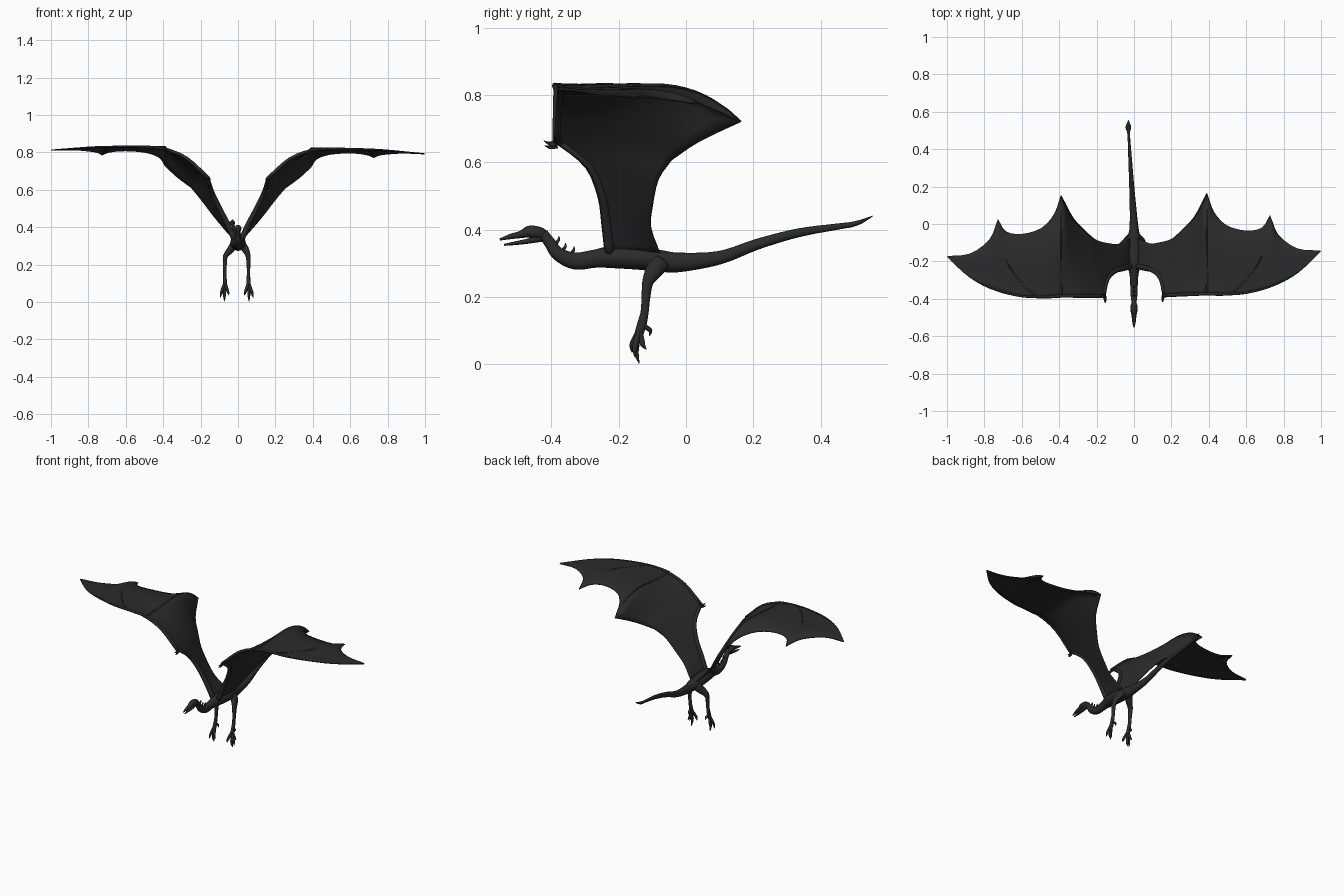
import bpy, bmesh, math
from mathutils import Vector

skin = bpy.data.materials.new("charcoal skin")
skin.diffuse_color = (0.024, 0.024, 0.024, 1)


def finish(bm, name):
    bmesh.ops.recalc_face_normals(bm, faces=bm.faces)
    me = bpy.data.meshes.new(name)
    bm.to_mesh(me)
    bm.free()
    for p in me.polygons:
        p.use_smooth = True
    me.materials.append(skin)
    ob = bpy.data.objects.new(name, me)
    bpy.context.collection.objects.link(ob)
    return ob


def spline(points, steps):
    """Catmull-Rom through tuples of any length."""
    pts = [Vector(p) for p in points]
    pts = [pts[0] * 2 - pts[1]] + pts + [pts[-1] * 2 - pts[-2]]
    out = []
    for a, b, c, d in zip(pts, pts[1:], pts[2:], pts[3:]):
        for i in range(steps):
            t = i / steps
            out.append(0.5 * (2 * b + (c - a) * t + (2 * a - 5 * b + 4 * c - d) * t * t
                              + (3 * b - a - 3 * c + d) * t ** 3))
    return out + [pts[-2]]


def tube(name, points, ref=(1, 0, 0), sides=12, steps=5):
    """Rounded limb: each point is x, y, z, half width, half height."""
    bm = bmesh.new()
    pts = spline([tuple(p) if len(p) == 5 else (*p, p[3]) for p in points], steps)
    rings = []
    for i, p in enumerate(pts):
        a, b = pts[max(i - 1, 0)], pts[min(i + 1, len(pts) - 1)]
        t = Vector(b[:3]) - Vector(a[:3])
        t.normalize()
        u = Vector(ref)
        u = (u - t * u.dot(t)).normalized()
        v = t.cross(u)
        rw, rh = max(p[3], 0.001), max(p[4], 0.001)
        rings.append([bm.verts.new(Vector(p[:3]) + u * rw * math.cos(k * math.tau / sides)
                                   + v * rh * math.sin(k * math.tau / sides)) for k in range(sides)])
    for r, s in zip(rings, rings[1:]):
        for k in range(sides):
            bm.faces.new((r[k], r[(k + 1) % sides], s[(k + 1) % sides], s[k]))
    bm.faces.new(rings[0])
    bm.faces.new(rings[-1])
    return finish(bm, name)


# Neck, body and tail in one run
tube("body_and_tail", [
    (0, -.425, .388, .014, .016), (0, -.405, .362, .015, .017), (0, -.38, .328, .018, .020),
    (0, -.33, .307, .020, .025), (0, -.27, .314, .024, .027), (0, -.22, .319, .036, .033),
    (0, -.15, .316, .042, .034), (0, -.08, .308, .036, .032), (0, -.02, .303, .024, .029),
    (-.006, .1, .317, .017, .020), (-.013, .215, .358, .013, .016), (-.02, .335, .391, .010, .013),
    (-.027, .455, .410, .007, .009), (-.029, .49, .415, .008, .008), (-.03, .52, .424, .015, .006),
    (-.03, .555, .441, .001, .001)], sides=16)

# Head with open jaws
tube("upper_head", [(0, -.415, .384, .010, .012), (0, -.435, .390, .018, .018), (0, -.465, .394, .018, .018),
                    (0, -.49, .386, .013, .011), (0, -.52, .380, .010, .008), (0, -.553, .371, .003, .003)])
tube("lower_jaw", [(0, -.43, .376, .012, .012), (0, -.465, .367, .012, .008),
                   (0, -.50, .361, .009, .006), (0, -.54, .355, .003, .003)])
for i, (y, z) in enumerate([(-.39, .355), (-.37, .335), (-.345, .325)]):
    tube("neck_spike_%d" % i, [(0, y, z, .006), (0, y + .012, z + .015, .005), (0, y + .012, z + .026, .001)],
         sides=6, steps=2)

# Wing sections: leading edge point, trailing edge point, camber
SECTIONS = [
    ((.015, -.235, .325), (.015, -.075, .325), 0),
    ((.055, -.245, .42), (.085, -.105, .405), 0),
    ((.095, -.258, .50), (.135, -.102, .465), 0),
    ((.135, -.30, .59), (.20, -.085, .55), .02),
    ((.155, -.39, .66), (.25, -.045, .61), .08),
    ((.275, -.388, .768), (.325, .035, .665), .22),
    ((.39, -.388, .815), (.39, .158, .725), .45),
    ((.455, -.39, .823), (.425, .06, .77), .25),
    ((.52, -.388, .825), (.495, -.015, .795), .12),
    ((.60, -.382, .824), (.60, -.045, .803), .09),
    ((.70, -.360, .823), (.685, -.03, .795), .11),
    ((.77, -.335, .821), (.727, .035, .778), .18),
    ((.83, -.305, .817), (.77, -.07, .795), .08),
    ((.90, -.255, .811), (.875, -.145, .805), .03),
    ((.998, -.160, .802), (.995, -.157, .802), 0)]
FINE = 3   # spanwise cuts between sections


def pose(p, side):
    """Mirror, with the slight roll and yaw of the flying pose."""
    x = p[0] * side
    return (x, p[1] + .015 * x, p[2] - .01 * x)


def chord(i, t):
    a, b, c = SECTIONS[i]
    p = Vector(a).lerp(Vector(b), t)
    p.z += c * t * t * (1 - t)
    return p


for side, label in ((1, "right"), (-1, "left")):
    # Membrane; sharp points stay at the finger tips
    bm = bmesh.new()
    rows = []
    breaks = [0, 4, 6, 11, 14]
    cols = 14
    for j in range(cols + 1):
        t = j / cols
        row = []
        for a, b in zip(breaks, breaks[1:]):
            seg = spline([chord(i, t) for i in range(a, b + 1)], FINE)
            row += seg if not row else seg[1:]
        rows.append([bm.verts.new(pose(p, side)) for p in row])
    for r, s in zip(rows, rows[1:]):
        for k in range(len(r) - 1):
            bm.faces.new((r[k], r[k + 1], s[k + 1], s[k]))
    wing = finish(bm, label + "_wing_membrane")
    mod = wing.modifiers.new("thickness", "SOLIDIFY")
    mod.thickness, mod.offset = .006, 0

    # Arm, leading finger and ribs
    def bone(name, pts, r0, r1, ref):
        n = len(pts) - 1
        tube(label + "_" + name,
             [(*pose(p, side), r0 + (r1 - r0) * i / n) for i, p in enumerate(pts)], ref, 8, 3)

    bone("wing_arm", [chord(i, .06) for i in range(5)], .016, .010, (0, 1, 0))
    bone("leading_finger", [chord(i, .015) for i in range(4, 15)], .010, .002, (0, 0, 1))
    bone("inner_rib", [chord(6, t / 6) for t in range(7)], .007, .002, (1, 0, 0))
    bone("outer_rib", [chord(8, .02), chord(9, .22), chord(10, .58), chord(11, 1)], .006, .002, (0, 0, 1))
    bone("thumb_claw", [(.155, -.385, .655), (.156, -.405, .655), (.154, -.42, .663)], .009, .001, (1, 0, 0))
    bone("thumb_spur", [(.155, -.385, .65), (.152, -.405, .645), (.150, -.418, .648)], .007, .001, (1, 0, 0))

    # Leg
    fx = .056 if side > 0 else -.07
    s = side
    tube(label + "_leg", [
        (.022 * s, -.075, .305, .020, .028), (.042 * s, -.095, .278, .018, .026),
        (fx * .96, -.113, .245, .013, .017), (fx, -.119, .20, .010, .013),
        (fx, -.123, .155, .009, .012), (fx, -.131, .12, .010, .014), (fx, -.14, .09, .011, .013)])
    # Toes with hanging claws: bend and tip relative to the foot
    for i, (mx, my, mz, tx, ty, tz) in enumerate([
            (.016, -.150, .060, .026, -.152, .022), (.002, -.148, .045, .003, -.139, .003),
            (-.013, -.158, .065, -.022, -.160, .035), (.008, -.130, .065, .014, -.118, .045)]):
        tube("%s_toe_%d" % (label, i), [
            (fx, -.138, .105, .008), (fx + mx * s, my, mz, .008),
            (fx + (mx + tx) / 2 * s, (my + ty) / 2 - .002, (mz + tz) / 2, .006),
            (fx + tx * s, ty, tz, .001)], sides=8, steps=3)
    tube(label + "_back_toe", [(fx, -.13, .12, .007), (fx, -.115, .108, .007),
                               (fx - .004 * s, -.106, .10, .006), (fx - .006 * s, -.108, .084, .001)],
         sides=8, steps=3)
